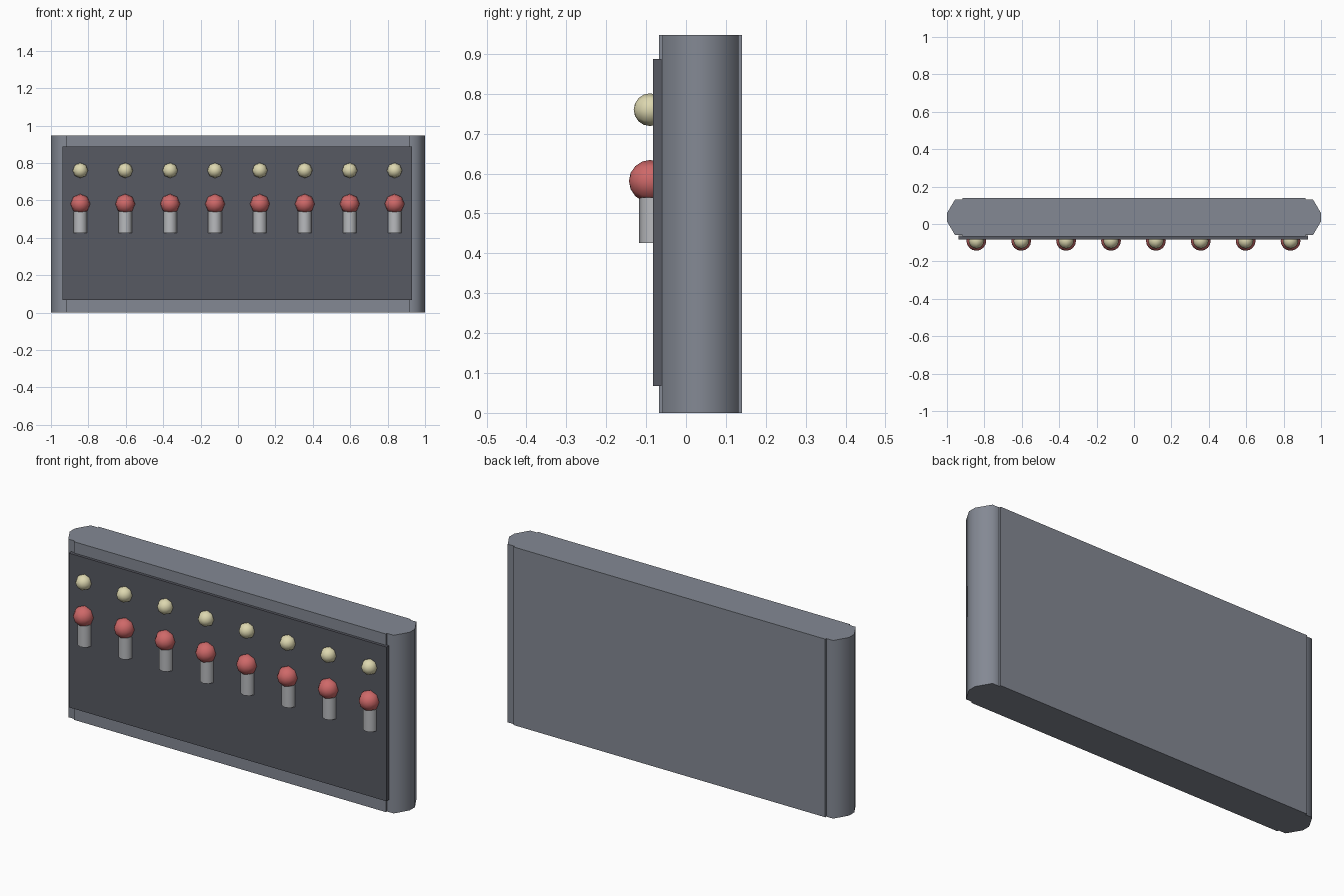
import bpy, bmesh
from math import radians
from mathutils import Matrix, Vector

cube = bpy.data.objects.get("Cube")
if cube:
    bpy.data.objects.remove(cube, do_unlink=True)


def material(name, color):
    mat = bpy.data.materials.new(name)
    mat.use_nodes = True
    mat.diffuse_color = (*color, 1)
    mat.node_tree.nodes["Principled BSDF"].inputs["Base Color"].default_value = (*color, 1)
    return mat


GREY = material("case grey", (0.23, 0.25, 0.295))
DARK = material("panel dark grey", (0.095, 0.1, 0.122))
RED = material("knob red", (0.62, 0.14, 0.14))
CREAM = material("lamp cream", (0.72, 0.68, 0.43))
STEEL = material("lever light grey", (0.48, 0.49, 0.51))


def add_object(name, bm, mat, smooth=False):
    bmesh.ops.recalc_face_normals(bm, faces=bm.faces)
    mesh = bpy.data.meshes.new(name)
    bm.to_mesh(mesh)
    bm.free()
    mesh.materials.append(mat)
    obj = bpy.data.objects.new(name, mesh)
    bpy.context.collection.objects.link(obj)
    if smooth:
        bpy.ops.object.select_all(action='DESELECT')
        obj.select_set(True)
        bpy.context.view_layer.objects.active = obj
        bpy.ops.object.shade_smooth_by_angle(angle=radians(65))
    return obj


def box(name, low, high, mat):
    low, high = Vector(low), Vector(high)
    bm = bmesh.new()
    bmesh.ops.create_cube(bm, size=1, matrix=Matrix.Translation((low + high) / 2)
                          @ Matrix.Diagonal((*(high - low), 1)))
    return add_object(name, bm, mat)


def ball(name, center, radius, mat):
    # Poles point along y so the silhouette from the front is an octagon
    bm = bmesh.new()
    bmesh.ops.create_uvsphere(bm, u_segments=8, v_segments=8, radius=radius,
                              matrix=Matrix.Translation(center) @ Matrix.Rotation(radians(90), 4, 'X'))
    return add_object(name, bm, mat, smooth=True)


def post(name, center, radius, height, mat):
    bm = bmesh.new()
    bmesh.ops.create_cone(bm, cap_ends=True, segments=8, radius1=radius, radius2=radius,
                          depth=height, matrix=Matrix.Translation(center))
    return add_object(name, bm, mat, smooth=True)


HEIGHT = 0.947
EDGE = 0.917

# Case body and front panel
box("case", (-EDGE, -0.068, 0), (EDGE, 0.14, HEIGHT), GREY)
box("front_panel", (-0.937, -0.083, 0.067), (0.931, -0.062, 0.887), DARK)

# Rounded end posts, mirrored
MID = 0.036
half = [(EDGE, 0.095), (0.957, 0.095), (1.0, 0.022)]
profile = [(x, MID - y) for x, y in half] + [(x, MID + y) for x, y in reversed(half)]
for side, name in ((1, "left_end"), (-1, "right_end")):
    bm = bmesh.new()
    face = bm.faces.new([bm.verts.new((side * x, y, 0)) for x, y in profile])
    top = bmesh.ops.extrude_face_region(bm, geom=[face], use_keep_orig=True)["geom"]
    bmesh.ops.translate(bm, vec=(0, 0, HEIGHT),
                        verts=[v for v in top if isinstance(v, bmesh.types.BMVert)])
    add_object(name, bm, GREY, smooth=True)

# Row of levers with knobs and indicator lamps
for i in range(8):
    x = -0.843 + 0.24 * i
    post(f"lever_{i + 1}", (x, -0.081, 0.483), 0.037, 0.115, STEEL)
    ball(f"knob_{i + 1}", (x, -0.09, 0.581), 0.053, RED)
    ball(f"lamp_{i + 1}", (x, -0.09, 0.76), 0.041, CREAM)
